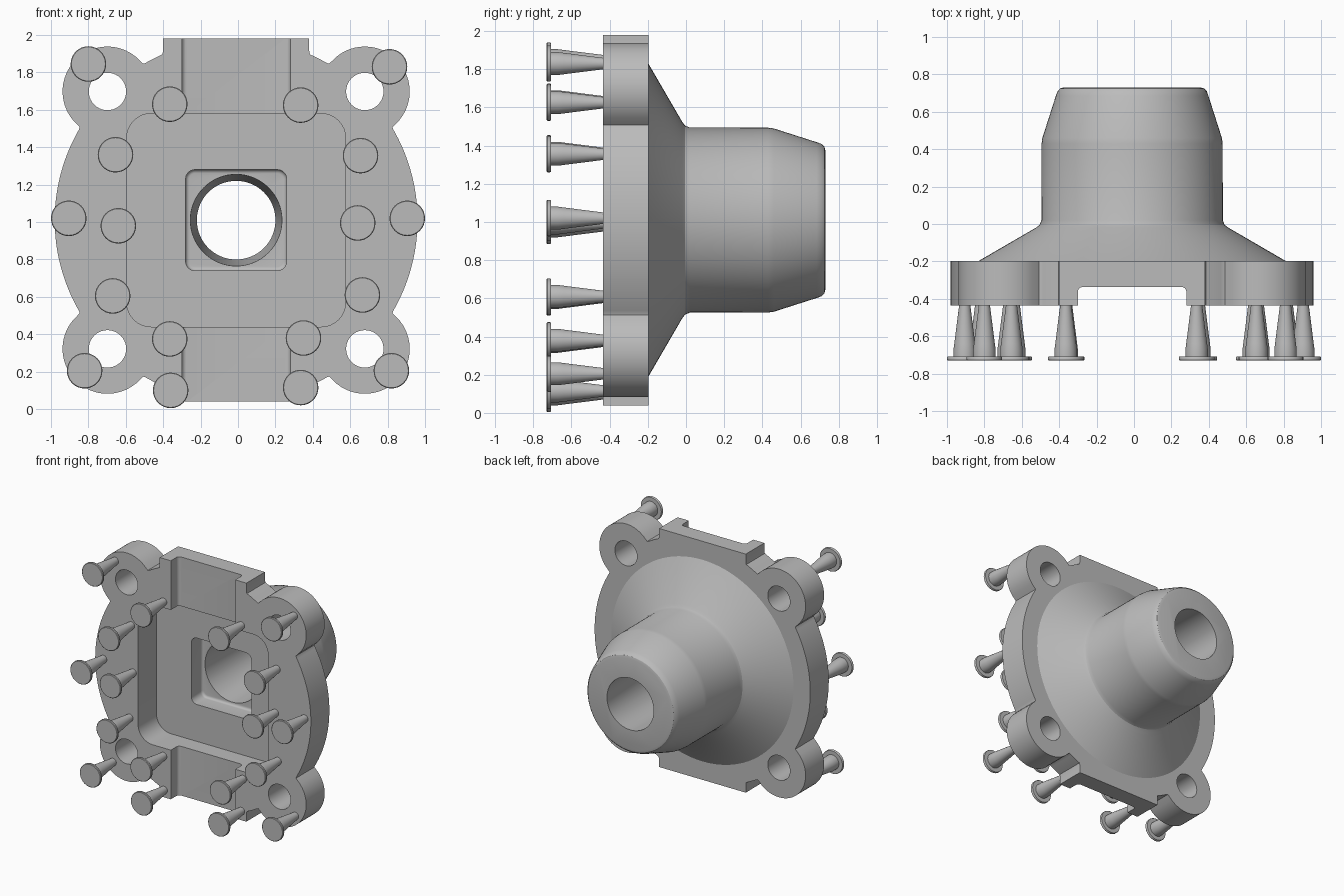
import bpy, bmesh, math
from mathutils import Matrix, Vector

cube = bpy.data.objects.get("Cube")
if cube:
    bpy.data.objects.remove(cube, do_unlink=True)

CX, CZ = -0.01, 1.01           # axis of the flange
FRONT, BACK, TAIL = -0.435, -0.197, 0.73

grey = bpy.data.materials.new("plain grey")
grey.use_nodes = True
colour = (0.5, 0.5, 0.5, 1)
grey.diffuse_color = colour
grey.node_tree.nodes["Principled BSDF"].inputs["Base Color"].default_value = colour


def make_object(name, bm):
    bmesh.ops.recalc_face_normals(bm, faces=bm.faces)
    mesh = bpy.data.meshes.new(name)
    bm.to_mesh(mesh)
    bm.free()
    mesh.materials.append(grey)
    obj = bpy.data.objects.new(name, mesh)
    bpy.context.collection.objects.link(obj)
    return obj


def lathe(name, profile, x, z, sides):
    """Turn (radius, y) points about an axis along y."""
    bm = bmesh.new()
    rings = []
    for r, y in profile:
        rings.append([bm.verts.new((x + r * math.cos(a), y, z + r * math.sin(a)))
                      for a in (math.tau * i / sides for i in range(sides))])
    for p, q in zip(rings, rings[1:]):
        for i in range(sides):
            j = (i + 1) % sides
            bm.faces.new((p[i], p[j], q[j], q[i]))
    bm.faces.new(rings[0])
    bm.faces.new(rings[-1])
    return make_object(name, bm)


def rounded_box(name, half_x, half_z, y0, y1, corner, floor):
    """Box with rounded corners along y and a rounded far end."""
    bm = bmesh.new()
    size = Matrix.Diagonal((2 * half_x, y1 - y0, 2 * half_z, 1))
    bmesh.ops.create_cube(bm, size=1, matrix=Matrix.Translation((CX, (y0 + y1) / 2, CZ)) @ size)
    if corner:
        along = [e for e in bm.edges if abs(e.verts[0].co.y - e.verts[1].co.y) > 0.01]
        bmesh.ops.bevel(bm, geom=along, offset=corner, segments=8, profile=0.5, affect='EDGES')
    if floor:
        end = [e for e in bm.edges if all(v.co.y > y1 - 0.001 for v in e.verts)]
        bmesh.ops.bevel(bm, geom=end, offset=floor, segments=4, profile=0.5, affect='EDGES')
    return make_object(name, bm)


def combine(target, other, operation):
    mod = target.modifiers.new(operation.lower(), 'BOOLEAN')
    mod.operation = operation
    mod.solver = 'EXACT'
    mod.object = other
    bpy.context.view_layer.objects.active = target
    bpy.ops.object.modifier_apply(modifier=mod.name)
    bpy.data.objects.remove(other, do_unlink=True)


def smooth(obj, degrees):
    bpy.ops.object.select_all(action='DESELECT')
    obj.select_set(True)
    bpy.context.view_layer.objects.active = obj
    bpy.ops.object.shade_smooth_by_angle(angle=math.radians(degrees))


# Flange outline: disc, four ears and a flat-ended tab, blended in polar form
DISC, EAR, OFFSET = 0.97, 0.24, 0.688
TAB_X = 0.39


def outline_radius(a):
    d = OFFSET * math.sqrt(2)
    phi = (a % (math.pi / 2)) - math.pi / 4
    r = DISC
    inside = EAR ** 2 - (d * math.sin(phi)) ** 2
    if inside > 0:
        ear = d * math.cos(phi) + math.sqrt(inside)
        k = 0.03
        h = max(k - abs(ear - r), 0) / k
        r = max(r, ear) + h * h * k / 4
    c, s = abs(math.cos(a)), abs(math.sin(a))
    tab = min(TAB_X / max(c, 1e-6), DISC / max(s, 1e-6))
    return max(r, tab)


bm = bmesh.new()
corner = math.atan2(DISC, TAB_X)
angles = [math.tau * i / 480 for i in range(480)]
angles += [corner, math.pi - corner, math.pi + corner, math.tau - corner]
loop = []
for a in sorted(angles):
    r = outline_radius(a)
    loop.append(bm.verts.new((CX + r * math.cos(a), FRONT, CZ + r * math.sin(a))))
face = bm.faces.new(loop)
moved = bmesh.ops.extrude_face_region(bm, geom=[face])["geom"]
bmesh.ops.translate(bm, vec=Vector((0, BACK - FRONT, 0)),
                    verts=[v for v in moved if isinstance(v, bmesh.types.BMVert)])
housing = make_object("flange_housing", bm)

# Conical back and tapered spigot
spigot = lathe("spigot", [(0.82, BACK - 0.06), (0.82, BACK), (0.515, -0.02), (0.495, -0.005),
                          (0.485, 0.02), (0.484, 0.43), (0.48, 0.46), (0.408, TAIL - 0.045),
                          (0.399, TAIL - 0.02), (0.385, TAIL - 0.005), (0.365, TAIL)],
               CX, CZ, 96)
combine(housing, spigot, 'UNION')

# Recesses: channel, wide pocket, square pocket and tapered bore
start = FRONT - 0.1
combine(housing, rounded_box("channel_cutter", 0.29, 1.2, start, -0.337, 0, 0.025), 'DIFFERENCE')
combine(housing, rounded_box("pocket_cutter", 0.585, 0.57, start, -0.2, 0.13, 0), 'DIFFERENCE')
combine(housing, rounded_box("square_cutter", 0.27, 0.27, start, -0.06, 0.05, 0.02), 'DIFFERENCE')
combine(housing, lathe("bore_cutter", [(0.245, -0.1), (0.245, -0.06), (0.208, TAIL + 0.05)],
                       CX, CZ, 64), 'DIFFERENCE')

# Bolt holes in the ears
for sx in (-1, 1):
    for sz in (-1, 1):
        hole = lathe("hole_cutter", [(0.1, start), (0.1, BACK + 0.1)],
                     CX + sx * OFFSET, CZ + sz * OFFSET, 40)
        combine(housing, hole, 'DIFFERENCE')
smooth(housing, 28)

# Headed pins on the front face
pins = [(-0.80, 1.845), (0.81, 1.83), (-0.365, 1.63), (0.335, 1.625),
        (-0.655, 1.36), (0.655, 1.355), (-0.905, 1.02), (0.905, 1.02),
        (-0.64, 0.98), (0.64, 0.995), (-0.67, 0.605), (0.665, 0.61),
        (-0.365, 0.375), (0.35, 0.38), (-0.82, 0.205), (0.82, 0.205),
        (-0.36, 0.1), (0.335, 0.115)]
profile = [(0.03, FRONT + 0.01), (0.03, FRONT), (0.056, -0.64), (0.06, -0.67), (0.06, -0.708),
           (0.092, -0.708), (0.095, -0.712), (0.095, -0.726), (0.091, -0.73)]
for i, (x, z) in enumerate(pins, 1):
    smooth(lathe(f"pin_{i}", profile, x, z, 32), 40)
